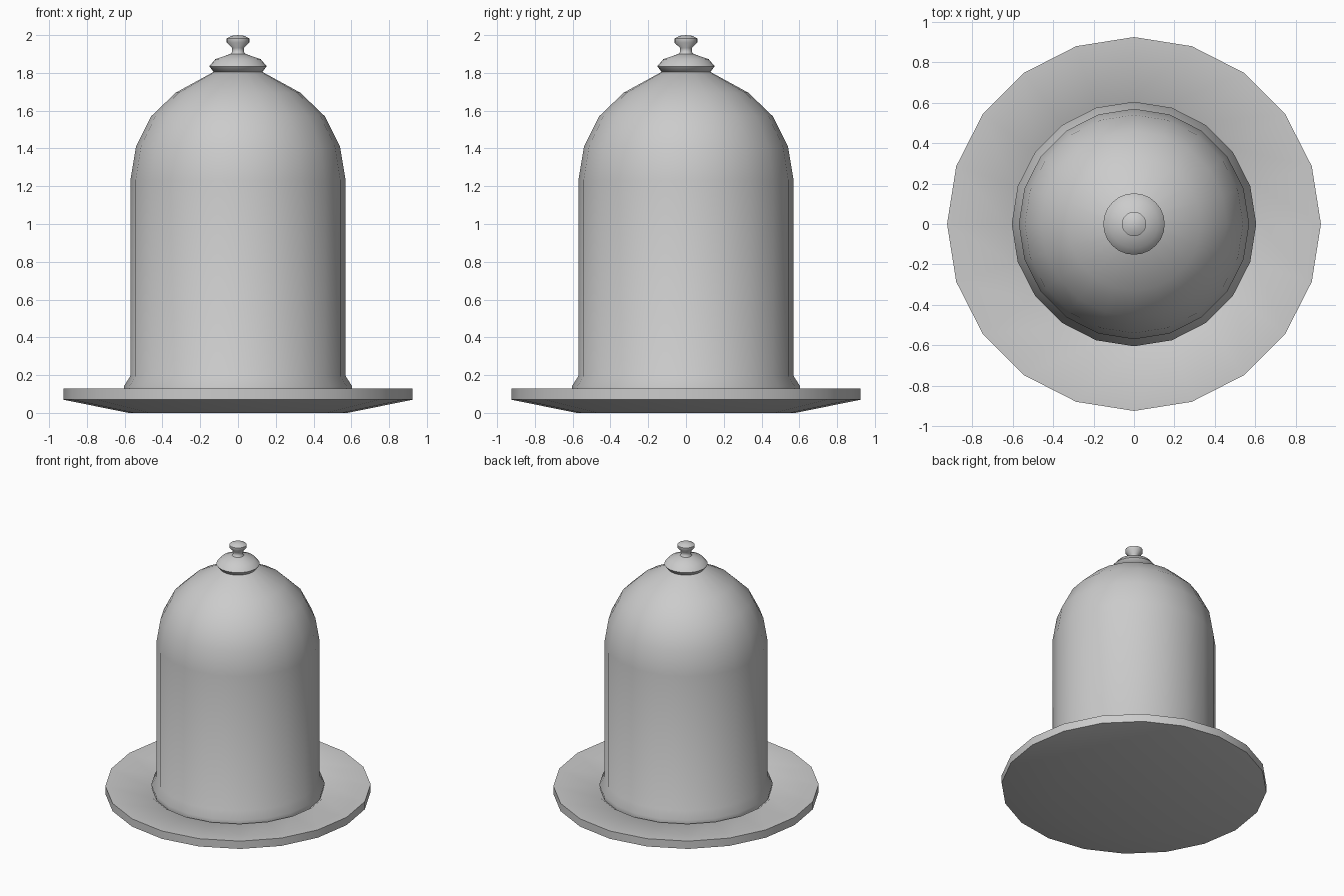
import bpy, bmesh, math

cube = bpy.data.objects.get("Cube")
if cube:
    bpy.data.objects.remove(cube, do_unlink=True)


def lathe(name, profile, sides, closed=False, angle=50):
    """Revolve (radius, height) points around z, smooth with sharp corners."""
    bm = bmesh.new()
    verts = [bm.verts.new((r, 0, z)) for r, z in profile]
    pairs = list(zip(verts, verts[1:]))
    if closed:
        pairs.append((verts[-1], verts[0]))
    edges = [bm.edges.new(p) for p in pairs]
    bmesh.ops.spin(bm, geom=verts + edges, cent=(0, 0, 0), axis=(0, 0, 1),
                   angle=math.tau, steps=sides, use_duplicate=False)
    bmesh.ops.remove_doubles(bm, verts=bm.verts, dist=0.0005)
    bmesh.ops.recalc_face_normals(bm, faces=bm.faces)
    mesh = bpy.data.meshes.new(name)
    bm.to_mesh(mesh)
    bm.free()
    obj = bpy.data.objects.new(name, mesh)
    bpy.context.collection.objects.link(obj)
    bpy.ops.object.select_all(action="DESELECT")
    obj.select_set(True)
    bpy.context.view_layer.objects.active = obj
    bpy.ops.object.shade_smooth_by_angle(angle=math.radians(angle))
    return obj


# Dish with a shallow well that holds the cover
lathe("plate", [(0, 0), (0.58, 0), (0.925, 0.07), (0.925, 0.13),
                (0.63, 0.125), (0.57, 0.08), (0, 0.08)], 20)

# Hollow bell cover: outer wall upwards, then inner wall downwards
outer = [(0.595, 0.09), (0.605, 0.14), (0.57, 0.195), (0.57, 1.23),
         (0.54, 1.41), (0.46, 1.57), (0.33, 1.695), (0.12, 1.81), (0, 1.83)]
inner = [(0, 1.80), (0.11, 1.78), (0.315, 1.67), (0.44, 1.55),
         (0.515, 1.40), (0.545, 1.23), (0.545, 0.09)]
lathe("bell_cover", outer + inner, 20, closed=True)

# Collar and small knob on top
lathe("collar", [(0, 1.79), (0.125, 1.80), (0.152, 1.835), (0.12, 1.873),
                 (0.04, 1.90), (0, 1.905)], 24, angle=60)
lathe("knob", [(0, 1.88), (0.045, 1.895), (0.032, 1.91), (0.032, 1.932),
               (0.06, 1.96), (0.06, 1.982), (0.035, 1.996), (0, 2)], 20, angle=60)
